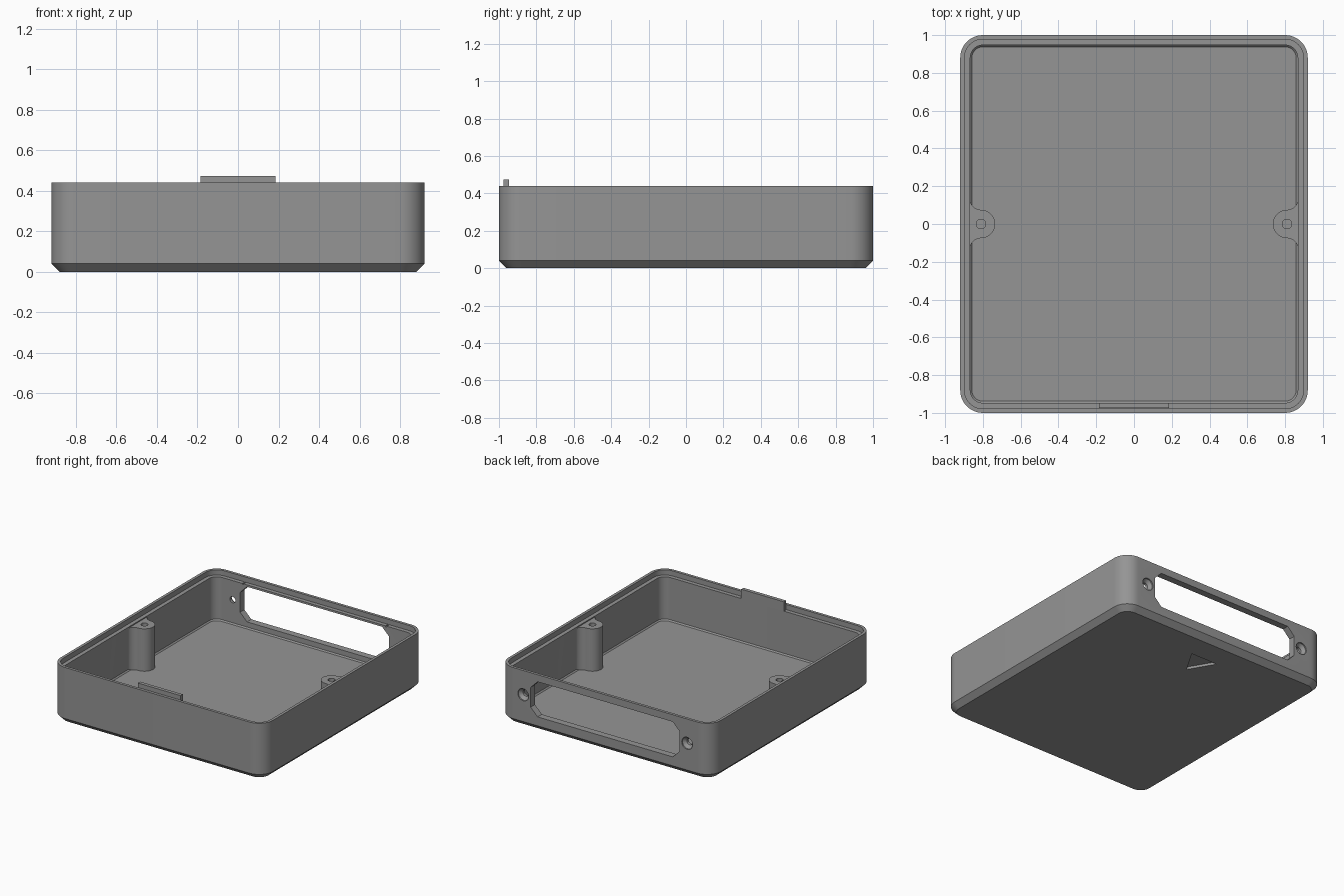
import bpy, bmesh, math

if "Cube" in bpy.data.objects:
    bpy.data.objects.remove(bpy.data.objects["Cube"])

grey = bpy.data.materials.new("plain_grey")
grey.diffuse_color = (0.3, 0.3, 0.3, 1)
grey.use_nodes = True
grey.node_tree.nodes["Principled BSDF"].inputs["Base Color"].default_value = grey.diffuse_color


def loft(name, loops):
    """Closed solid through a stack of equal-length point loops."""
    bm = bmesh.new()
    rings = [[bm.verts.new(p) for p in loop] for loop in loops]
    n = len(rings[0])
    for a, b in zip(rings, rings[1:]):
        for i in range(n):
            j = (i + 1) % n
            bm.faces.new((a[i], a[j], b[j], b[i]))
    bm.faces.new(rings[0][::-1])
    bm.faces.new(rings[-1])
    bmesh.ops.recalc_face_normals(bm, faces=bm.faces)
    mesh = bpy.data.meshes.new(name)
    bm.to_mesh(mesh)
    bm.free()
    mesh.materials.append(grey)
    ob = bpy.data.objects.new(name, mesh)
    bpy.context.collection.objects.link(ob)
    return ob


def arc(cx, cy, r, a0, a1, n):
    return [(cx + r * math.cos(math.radians(a0 + (a1 - a0) * i / n)),
             cy + r * math.sin(math.radians(a0 + (a1 - a0) * i / n))) for i in range(n + 1)]


def rounded(inset, z):
    """Rounded rectangle, inset from the outer wall, at height z."""
    pts = []
    for k, (sx, sy) in enumerate([(1, 1), (-1, 1), (-1, -1), (1, -1)]):
        pts += arc(sx * 0.80, sy * 0.88, 0.12 - inset, 90 * k, 90 * k + 90, 12)
    return [(x, y, z) for x, y in pts]


def flat(pts, z):
    return [(x, y, z) for x, y in pts]


def upright(pts, y):
    return [(x, y, z) for x, z in pts]


def rect(x0, x1, y0, y1):
    return [(x0, y0), (x1, y0), (x1, y1), (x0, y1)]


def combine(target, tool, operation):
    mod = target.modifiers.new(operation, 'BOOLEAN')
    mod.operation, mod.solver, mod.object = operation, 'EXACT', tool
    bpy.context.view_layer.objects.active = target
    bpy.ops.object.modifier_apply(modifier=mod.name)
    bpy.data.objects.remove(tool)


# Tray shell: chamfered base, walls, rim step and floor
shell = loft("tray_shell", [
    rounded(0.04, 0), rounded(0, 0.04), rounded(0, 0.44), rounded(0.022, 0.44),
    rounded(0.022, 0.40), rounded(0.053, 0.40), rounded(0.053, 0.07), rounded(0.062, 0.06)])

for s in (-1, 1):
    # Screw post flared into the side wall, with a blind hole
    profile = ([(0.89, 0.135)] + arc(0.81, 0.135, 0.06, 0, -90, 8)
               + arc(0.81, 0, 0.075, 90, 270, 20)[1:-1]
               + arc(0.81, -0.135, 0.06, 90, 0, 8) + [(0.89, -0.135)])
    profile = [(s * x, y) for x, y in profile]
    combine(shell, loft("post", [flat(profile, 0.04), flat(profile, 0.392)]), 'UNION')
    hole = arc(s * 0.81, 0, 0.025, 0, 345, 23)
    combine(shell, loft("post_hole", [flat(hole, 0.12), flat(hole, 0.5)]), 'DIFFERENCE')

    # Countersunk screw hole in the back wall
    small = arc(s * 0.71, 0.25, 0.024, 0, 345, 23)
    large = arc(s * 0.71, 0.25, 0.047, 0, 345, 23)
    combine(shell, loft("back_hole", [upright(small, 0.9), upright(small, 0.968),
                                      upright(large, 0.99), upright(large, 1.1)]), 'DIFFERENCE')

    # Narrow notch in the rim step
    notch = rect(s * 0.62 - 0.006, s * 0.62 + 0.006, 0.93, 0.977)
    combine(shell, loft("notch", [flat(notch, 0.393), flat(notch, 0.43)]), 'DIFFERENCE')

# Port opening with clipped corners
w, lo, hi, c = 0.645, 0.11, 0.385, 0.06
opening = [(-w + c, lo), (w - c, lo), (w, lo + c), (w, hi - c),
           (w - c, hi), (-w + c, hi), (-w, hi - c), (-w, lo + c)]
combine(shell, loft("opening", [upright(opening, 0.9), upright(opening, 1.1)]), 'DIFFERENCE')

# Triangle mark sunk into the underside
mark = [(-0.115, 0.775), (0, 0.58), (0.115, 0.775)]
combine(shell, loft("mark", [flat(mark, -0.1), flat(mark, 0.02)]), 'DIFFERENCE')

# Locating tab on the front rim step
tab = rect(-0.185, 0.185, -0.975, -0.947)
loft("front_tab", [flat(tab, 0.398), flat(tab, 0.473)])

# Smooth curved walls, crisp edges
bpy.ops.object.select_all(action='DESELECT')
shell.select_set(True)
bpy.context.view_layer.objects.active = shell
bpy.ops.object.shade_smooth_by_angle(angle=math.radians(30))
